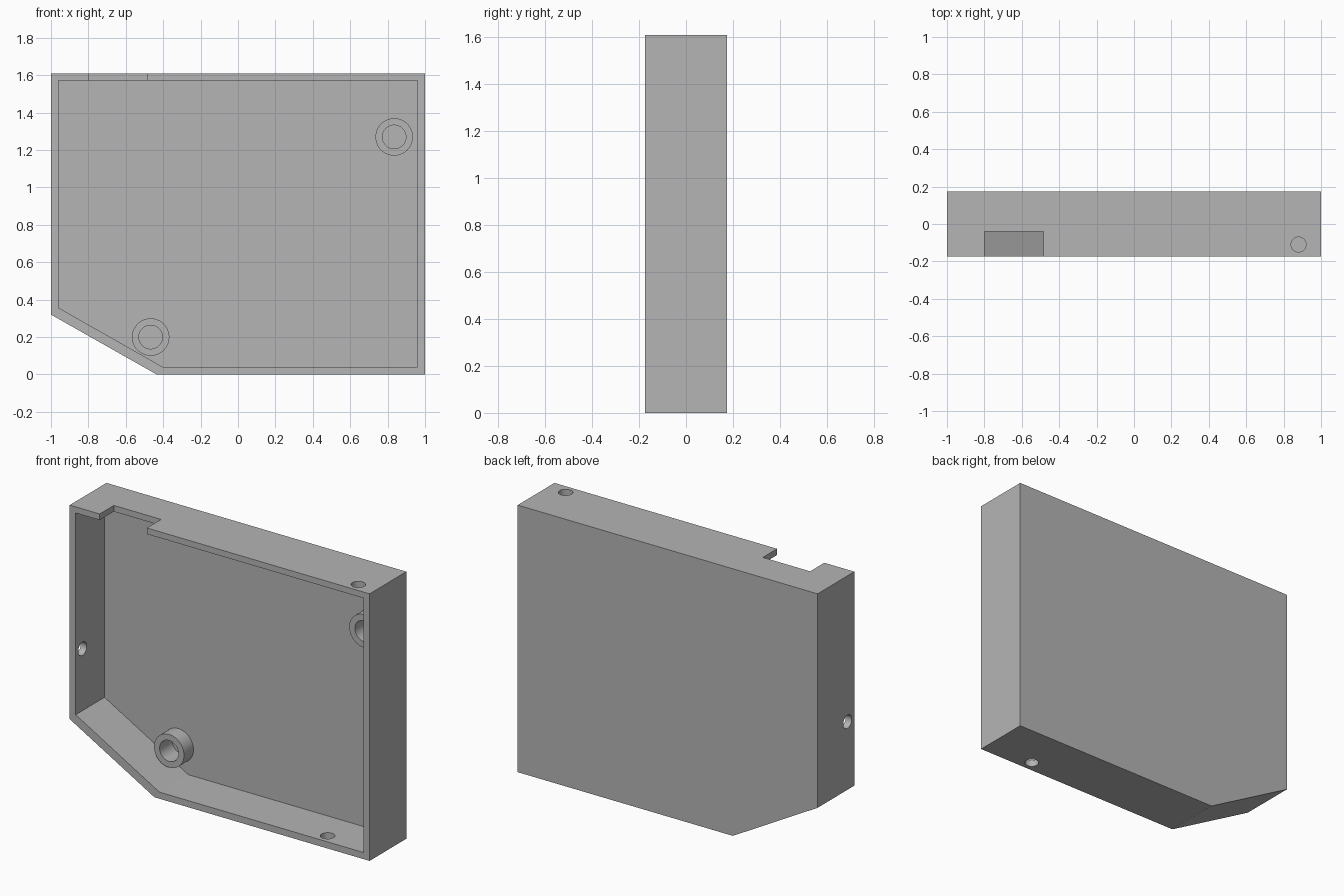
import bpy, bmesh, math
from mathutils import Matrix, Vector

cube = bpy.data.objects.get("Cube")
if cube:
    bpy.data.objects.remove(cube, do_unlink=True)

grey = bpy.data.materials.new("plain grey")
grey.use_nodes = True
colour = (0.46, 0.46, 0.46, 1)
grey.diffuse_color = colour
grey.node_tree.nodes["Principled BSDF"].inputs["Base Color"].default_value = colour

H, D = 1.61, 0.175        # height and half depth
FLOOR_Y = 0.10            # inner face of the back plate


def make(name, bm):
    bmesh.ops.recalc_face_normals(bm, faces=bm.faces)
    mesh = bpy.data.meshes.new(name)
    bm.to_mesh(mesh)
    bm.free()
    mesh.materials.append(grey)
    obj = bpy.data.objects.new(name, mesh)
    bpy.context.collection.objects.link(obj)
    return obj


def prism(name, outline, y0, y1):
    """Extrude an x-z outline along y."""
    bm = bmesh.new()
    face = bm.faces.new([bm.verts.new((x, y0, z)) for x, z in outline])
    new = bmesh.ops.extrude_face_region(bm, geom=[face])["geom"]
    verts = [v for v in new if isinstance(v, bmesh.types.BMVert)]
    bmesh.ops.translate(bm, verts=verts, vec=(0, y1 - y0, 0))
    return make(name, bm)


def rod(name, start, end, radius):
    """Cylinder between two points."""
    a, b = Vector(start), Vector(end)
    turn = (b - a).to_track_quat('Z', 'Y').to_matrix().to_4x4()
    bm = bmesh.new()
    bmesh.ops.create_cone(bm, cap_ends=True, segments=48, radius1=radius,
                          radius2=radius, depth=(b - a).length,
                          matrix=Matrix.Translation((a + b) / 2) @ turn)
    return make(name, bm)


def combine(target, tool, operation):
    mod = target.modifiers.new(operation, 'BOOLEAN')
    mod.operation = operation
    mod.solver = 'EXACT'
    mod.object = tool
    tool.hide_render = True
    bpy.context.view_layer.objects.active = target
    bpy.ops.object.modifier_apply(modifier=mod.name)
    bpy.data.objects.remove(tool, do_unlink=True)


# Tray with one sloped corner, hollowed from the front
tray = prism("tray", [(-1, H), (-1, 0.32), (-0.435, 0), (1, 0), (1, H)], -D, D)
pocket = prism("pocket", [(-0.96, 1.573), (-0.96, 0.357), (-0.402, 0.04),
                          (0.96, 0.04), (0.96, 1.573)], -0.3, FLOOR_Y)
combine(tray, pocket, 'DIFFERENCE')

# Notch in the top wall
notch = prism("notch", [(-0.8, 1.5), (-0.485, 1.5), (-0.485, 1.7), (-0.8, 1.7)],
              -0.3, -0.04)
combine(tray, notch, 'DIFFERENCE')

# Screw bosses with blind holes
for x, z in [(0.835, 1.27), (-0.467, 0.2)]:
    combine(tray, rod("boss", (x, 0.01, z), (x, FLOOR_Y + 0.03, z), 0.1), 'UNION')
    combine(tray, rod("bore", (x, -0.1, z), (x, 0.13, z), 0.063), 'DIFFERENCE')

# Small holes through the top, bottom and side walls
for start, end in [((0.88, -0.11, 1.5), (0.88, -0.11, 1.7)),
                   ((0.675, -0.11, -0.1), (0.675, -0.11, 0.1)),
                   ((-1.1, -0.11, 0.73), (-0.9, -0.11, 0.73))]:
    combine(tray, rod("wall_hole", start, end, 0.04), 'DIFFERENCE')

# Smooth round walls, crisp edges
bpy.ops.object.select_all(action='DESELECT')
tray.select_set(True)
bpy.context.view_layer.objects.active = tray
bpy.ops.object.shade_smooth_by_angle(angle=math.radians(25))
